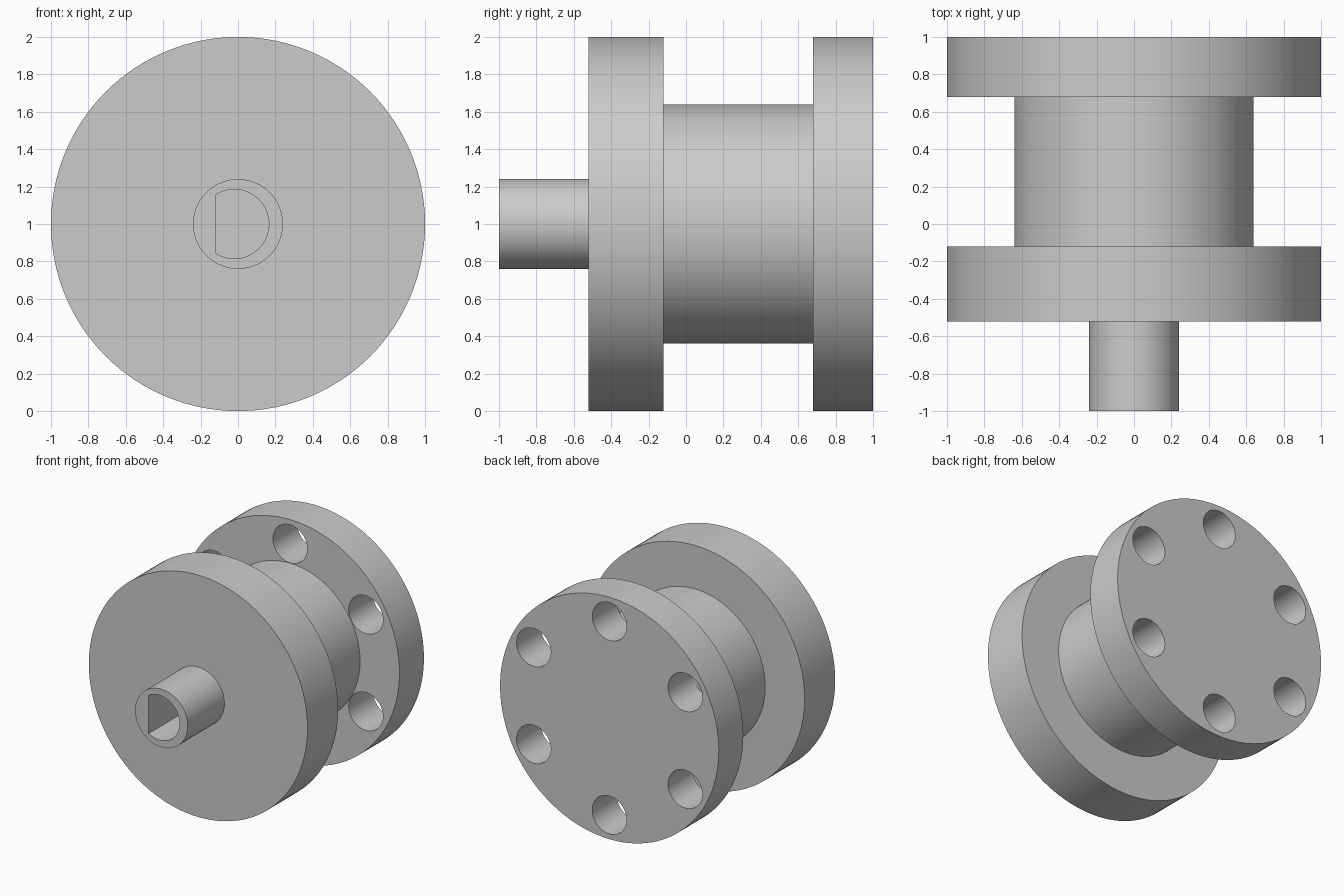
import bpy
import bmesh
from math import acos, cos, sin, pi, radians
from mathutils import Matrix, Vector

AXIS_Z = 1.0      # height of the turning axis
SEGMENTS = 128

cube = bpy.data.objects.get("Cube")
if cube:
    bpy.data.objects.remove(cube, do_unlink=True)

metal = bpy.data.materials.new("plain_grey")
metal.use_nodes = True
grey = (0.6, 0.6, 0.6, 1.0)
metal.diffuse_color = grey
metal.node_tree.nodes["Principled BSDF"].inputs["Base Color"].default_value = grey


def finish(name, bm):
    """Close the open ends and turn the bmesh into an object."""
    bmesh.ops.remove_doubles(bm, verts=bm.verts, dist=1e-5)
    bmesh.ops.holes_fill(bm, edges=[e for e in bm.edges if e.is_boundary], sides=0)
    bmesh.ops.recalc_face_normals(bm, faces=bm.faces)
    mesh = bpy.data.meshes.new(name)
    bm.to_mesh(mesh)
    bm.free()
    mesh.materials.append(metal)
    obj = bpy.data.objects.new(name, mesh)
    bpy.context.collection.objects.link(obj)
    return obj


def lathe(name, profile):
    """Turn a (radius, y) profile about the long axis."""
    bm = bmesh.new()
    verts = [bm.verts.new((0, y, AXIS_Z + r)) for r, y in profile]
    edges = [bm.edges.new(pair) for pair in zip(verts, verts[1:])]
    bmesh.ops.spin(bm, geom=verts + edges, cent=(0, 0, AXIS_Z), axis=(0, 1, 0),
                   angle=2 * pi, steps=SEGMENTS)
    return finish(name, bm)


def prism(name, outline, y0, y1):
    """Extrude an (x, z) outline along y."""
    bm = bmesh.new()
    face = bm.faces.new([bm.verts.new((x, y0, z)) for x, z in outline])
    out = bmesh.ops.extrude_face_region(bm, geom=[face])
    moved = [v for v in out["geom"] if isinstance(v, bmesh.types.BMVert)]
    bmesh.ops.translate(bm, verts=moved, vec=(0, y1 - y0, 0))
    return finish(name, bm)


def arc(cx, cz, radius, start, end, count):
    return [(cx + radius * cos(a), cz + radius * sin(a))
            for a in (start + (end - start) * i / count for i in range(count + 1))]


# Turned body: shaft, thick front flange, hub and thin back flange
body = lathe("flanged_hub", [(0.24, -1), (0.24, -0.52), (1, -0.52), (1, -0.12),
                             (0.64, -0.12), (0.64, 0.68), (1, 0.68), (1, 1)])

# D-shaped bore in the shaft, flat side towards -x
bore_x, bore_r, flat_x = -0.02, 0.185, -0.117
half = acos((flat_x - bore_x) / bore_r)
cutters = [prism("bore_cutter", arc(bore_x, AXIS_Z, bore_r, -half, half, 64), -1.1, -0.52)]

# Six bolt holes through the back flange
for i in range(6):
    a = radians(90 + 60 * i)
    outline = arc(0.8 * cos(a), AXIS_Z + 0.8 * sin(a), 0.157, 0, 2 * pi, 48)[:-1]
    cutters.append(prism("bolt_hole_cutter", outline, 0.6, 1.1))

for cutter in cutters:
    cutter.hide_render = True
    cut = body.modifiers.new("cut", 'BOOLEAN')
    cut.operation = 'DIFFERENCE'
    cut.solver = 'EXACT'
    cut.object = cutter

# Bake the cuts and drop the cutters
graph = bpy.context.evaluated_depsgraph_get()
baked = bpy.data.meshes.new_from_object(body.evaluated_get(graph))
body.modifiers.clear()
body.data = baked
baked.name = "flanged_hub"
for cutter in cutters:
    bpy.data.objects.remove(cutter, do_unlink=True)

# Smooth round walls, crisp rims
bpy.ops.object.select_all(action='DESELECT')
body.select_set(True)
bpy.context.view_layer.objects.active = body
bpy.ops.object.shade_smooth_by_angle(angle=radians(30))
